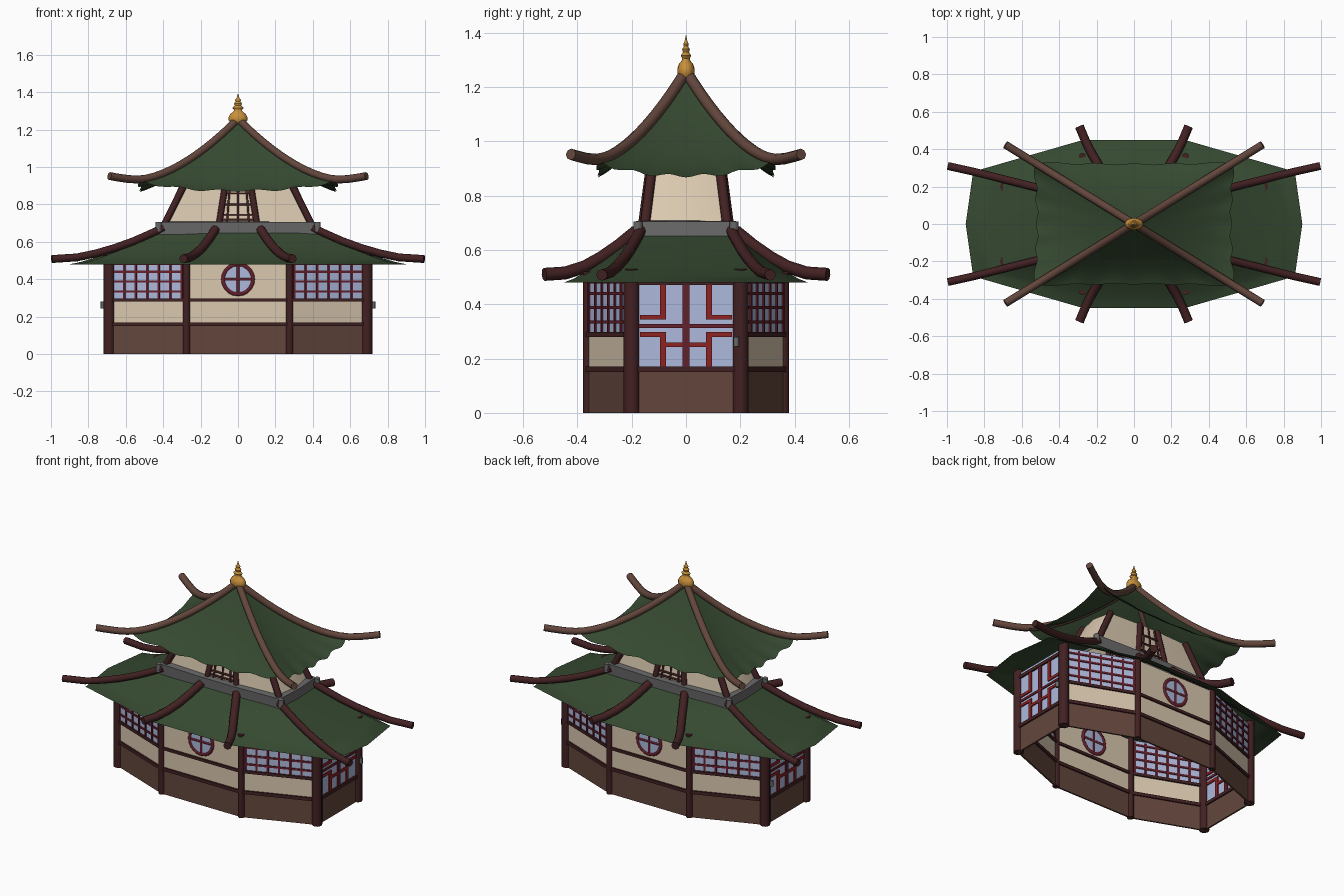
import bpy, math
from mathutils import Vector

if "Cube" in bpy.data.objects:
    bpy.data.objects.remove(bpy.data.objects["Cube"])

def material(name, rgb):
    m = bpy.data.materials.new(name)
    m.diffuse_color = (*rgb, 1)
    m.use_nodes = True
    m.node_tree.nodes["Principled BSDF"].inputs["Base Color"].default_value = m.diffuse_color
    return m

GREEN = material("roof_green", (0.036, 0.066, 0.030))
CREAM = material("plaster_cream", (0.70, 0.58, 0.43))
BROWN = material("wood_brown", (0.125, 0.062, 0.046))
DARK = material("dark_post_wood", (0.055, 0.015, 0.016))
GREY = material("stone_grey", (0.14, 0.14, 0.14))
GOLD = material("gold", (0.58, 0.28, 0.045))
GLASS = material("window_blue", (0.42, 0.49, 0.72))
RED = material("bright_red", (0.27, 0.016, 0.016))
CRIMSON = material("lattice_crimson", (0.13, 0.014, 0.024))

def add_mesh(name, verts, faces, mat, smooth=None):
    me = bpy.data.meshes.new(name)
    me.from_pydata(verts, [], faces)
    me.materials.append(mat)
    if smooth:
        for p in me.polygons:
            p.use_smooth = True
        me.set_sharp_from_angle(angle=math.radians(smooth))
    ob = bpy.data.objects.new(name, me)
    bpy.context.collection.objects.link(ob)
    return ob

def loft(name, rings, mat, smooth=None, cap=False):
    n = len(rings[0])
    verts = [v for r in rings for v in r]
    faces = [(k*n + i, k*n + (i+1) % n, (k+1)*n + (i+1) % n, (k+1)*n + i)
             for k in range(len(rings)-1) for i in range(n)]
    if cap:
        faces += [tuple(range(n))[::-1], tuple((len(rings)-1)*n + i for i in range(n))]
    return add_mesh(name, verts, faces, mat, smooth)

def tubes(name, paths, radius, mat, cyclic=False, sides=2):
    cu = bpy.data.curves.new(name, 'CURVE')
    cu.dimensions = '3D'
    cu.bevel_depth, cu.bevel_resolution, cu.use_fill_caps = radius, sides, True
    for path in paths:
        s = cu.splines.new('POLY')
        s.points.add(len(path) - 1)
        for p, co in zip(s.points, path):
            p.co = (*co, 1)
        s.use_cyclic_u = cyclic
        s.use_smooth = True
    cu.materials.append(mat)
    ob = bpy.data.objects.new(name, cu)
    bpy.context.collection.objects.link(ob)
    return ob

def four(path):
    return [[(x*sx, y*sy, z) for x, y, z in path] for sx in (1, -1) for sy in (1, -1)]

def plan_ring(fx, fy, ex, ey, bulge, z):
    half = [(fx, -fy), (ex, -ey), (bulge, 0), (ex, ey), (fx, fy)]
    return [(x, y, z) for x, y in half + [(-x, -y) for x, y in half]]

# boxes laid along a wall, gathered per part
parts = {}
def wall_box(name, mat, wall, u0, u1, z0, z1, depth):
    a, b = wall
    d = (b - a).normalized()
    n = Vector((d.y, -d.x))
    mid = (a + b) / 2
    verts, faces, _ = parts.setdefault(name, ([], [], mat))
    k = len(verts)
    for z in (z0, z1):
        for u, w in ((u0, depth), (u1, depth), (u1, -depth), (u0, -depth)):
            p = mid + d*u + n*w
            verts.append((p.x, p.y, z))
    faces += [tuple(k+i for i in f) for f in ((3, 2, 1, 0), (4, 5, 6, 7), (0, 1, 5, 4),
              (1, 2, 6, 5), (2, 3, 7, 6), (3, 0, 4, 7))]

# ground floor walls on an elongated octagon
corners = [Vector(c) for c in ((-.275, -.36), (.275, -.36), (.69, -.2), (.69, .2),
                               (.275, .36), (-.275, .36), (-.69, .2), (-.69, -.2))]
TOP = 0.51
for i in range(8):
    wall = (corners[i], corners[(i+1) % 8])
    h = (wall[1] - wall[0]).length / 2
    wall_box("base_panels", BROWN, wall, -h, h, 0, .16, .005)
    wall_box("lower_beams", DARK, wall, -h, h, .15, .17, .014)
    kind = {0: "round", 4: "round", 2: "door", 6: "door"}.get(i, "lattice")
    if kind == "door":
        wall_box("glass_panes", GLASS, wall, -h, h, .165, TOP, .004)
        wall_box("door_head_beams", DARK, wall, -h, h, .47, .49, .014)
        wall_box("door_centre_bars", CRIMSON, wall, -.013, .013, .17, .48, .012)
        wall_box("door_centre_bars", CRIMSON, wall, -h, h, .313, .327, .010)
        for s in (-1, 1):
            for u0, u1, z0, z1 in ((.073, .095, .343, .475), (.073, .17, .343, .36),
                                   (.073, .095, .17, .297), (.073, .17, .28, .297),
                                   (0, .073, .243, .26)):
                wall_box("door_fretwork", RED, wall, min(s*u0, s*u1), max(s*u0, s*u1), z0, z1, .011)
        continue
    wall_box("middle_beams", DARK, wall, -h, h, .28, .297, .014)
    wall_box("plaster_panels", CREAM, wall, -h, h, .16, .29 if kind == "lattice" else TOP, .004)
    if kind == "lattice":
        wall_box("glass_panes", GLASS, wall, -h, h, .29, TOP, .004)
        for k in range(-3, 4):
            wall_box("window_lattice", CRIMSON, wall, k*.066-.006, k*.066+.006, .29, .5, .010)
        for z in (.335, .388, .44, .482):
            wall_box("window_lattice", CRIMSON, wall, -h, h, z-.006, z+.006, .009)
for name, (v, f, m) in parts.items():
    add_mesh(name, v, f, m)

# round windows, front and back
def circle(r, y, n=20):
    return [(r*math.cos(2*math.pi*k/n), y, .40 + r*math.sin(2*math.pi*k/n)) for k in range(n)]
for side, y in (("front", -.36), ("back", .36)):
    loft(side + "_round_glass", [circle(.08, y-.007), circle(.08, y+.007)], GLASS, cap=True)
    tubes(side + "_round_frame", [circle(.08, y)], .012, CRIMSON, cyclic=True)
    tubes(side + "_round_cross", [[(-.08, y, .40), (.08, y, .40)], [(0, y, .32), (0, y, .48)]],
          .010, CRIMSON)

# posts and door handles
tubes("front_back_posts", four([(.275, .36, 0), (.275, .36, .52)]), .020, DARK)
tubes("end_posts", four([(.688, .2, 0), (.688, .2, .53)]), .030, DARK)
tubes("door_handles", [[(s*.724, .185, .245), (s*.724, .185, .28)] for s in (1, -1)], .010, GREY)

# lower roof: concave skirt from eave to collar
rings = []
for k in range(9):
    t = 1 - k/8
    L = lambda a, b: a + (b - a)*t
    rings.append(plan_ring(L(.12, .27), L(.18, .45), L(.41, .86), L(.165, .28), L(.42, .90),
                           .48 + .175*(1-t)**1.25))
loft("lower_roof", rings, GREEN, 25)
tubes("lower_end_ridges", four([(.40, .165, .675), (.48, .185, .638), (.56, .205, .603),
      (.66, .23, .567), (.76, .255, .538), (.86, .28, .517), (.995, .31, .508)]), .021, DARK)
tubes("lower_front_back_ridges", four([(.12, .185, .668), (.155, .25, .615), (.19, .315, .570),
      (.225, .375, .537), (.26, .445, .515), (.292, .522, .510)]), .024, DARK)

# stone collar
loft("collar", [plan_ring(.12, .185, .42, .17, .43, .63), plan_ring(.12, .19, .42, .175, .43, .64),
                plan_ring(.12, .192, .415, .18, .425, .705), plan_ring(.09, .15, .37, .13, .40, .708)], GREY)
tubes("collar_corner_blocks", four([(.425, .177, .655), (.425, .177, .705)]), .017, GREY)

# upper storey
loft("upper_wall", [plan_ring(.10, .158, .385, .14, .41, .69),
                    plan_ring(.065, .125, .275, .115, .30, .93)], CREAM, 60)
tubes("upper_corner_posts", four([(.395, .152, .69), (.275, .122, .93)]), .019, DARK)
tubes("upper_inner_posts", four([(.102, .16, .69), (.064, .128, .93)]), .017, DARK)
bars = []
for s in (-1, 1):
    wall_y = lambda z: s*(.16 - .137*(z - .69))
    bars += [[(-.09, wall_y(z), z), (.09, wall_y(z), z)] for z in (.72, .745, .80, .86)]
    bars += [[(x, wall_y(.69), .69), (x*.7, wall_y(.92), .92)] for x in (-.06, 0, .06)]
tubes("upper_window_lattice", bars, .006, DARK, sides=1)

# upper roof: four concave scalloped slopes with raised corners
CX, CY, N = .535, .33, 30
quad = [(CX, -CY), (CX, CY), (-CX, CY), (-CX, -CY)]
def ridge_z(r):
    return .925 + .325*(1 - r)**1.65
rings = []
for k in range(17):
    r = 1 - k/16*.985
    ring = []
    for e in range(4):
        (ax, ay), (bx, by) = quad[e], quad[(e+1) % 4]
        for j in range(N):
            f = j/N
            u = 2*f - 1
            wave = math.cos(5*math.pi*u)*r**4
            sag = .052*r*r*(1 - abs(u)**2.5)
            g = r*(1 - .03*(1 - u*u)) + .012*wave
            ring.append(((ax+(bx-ax)*f)*g, (ay+(by-ay)*f)*g, ridge_z(r) - sag - .006*wave))
    rings.append(ring)
loft("upper_roof", rings, GREEN, 50)
ridge = [(CX*r, CY*r, ridge_z(r) + .008) for r in [k/12 for k in range(12)]]
ridge += [(CX*r, CY*r, z) for r, z in ((1, .933), (1.1, .936), (1.2, .944), (1.285, .952))]
tubes("upper_ridges", four(ridge), .021, BROWN)

# finial, stretched along x like the building
profile = [(.026, 1.235), (.032, 1.25), (.032, 1.268), (.026, 1.285), (.015, 1.298), (.014, 1.305),
           (.019, 1.316), (.011, 1.328), (.014, 1.339), (.008, 1.350), (.010, 1.359),
           (.005, 1.369), (.001, 1.39)]
loft("finial", [[(1.55*r*math.cos(math.pi*k/8), r*math.sin(math.pi*k/8), z) for k in range(16)]
                for r, z in profile], GOLD, 40, cap=True)

# turn the swept curves into meshes
bpy.ops.object.select_all(action='DESELECT')
curves = [o for o in bpy.context.scene.objects if o.type == 'CURVE']
for o in curves:
    o.select_set(True)
bpy.context.view_layer.objects.active = curves[0]
bpy.ops.object.convert(target='MESH')
